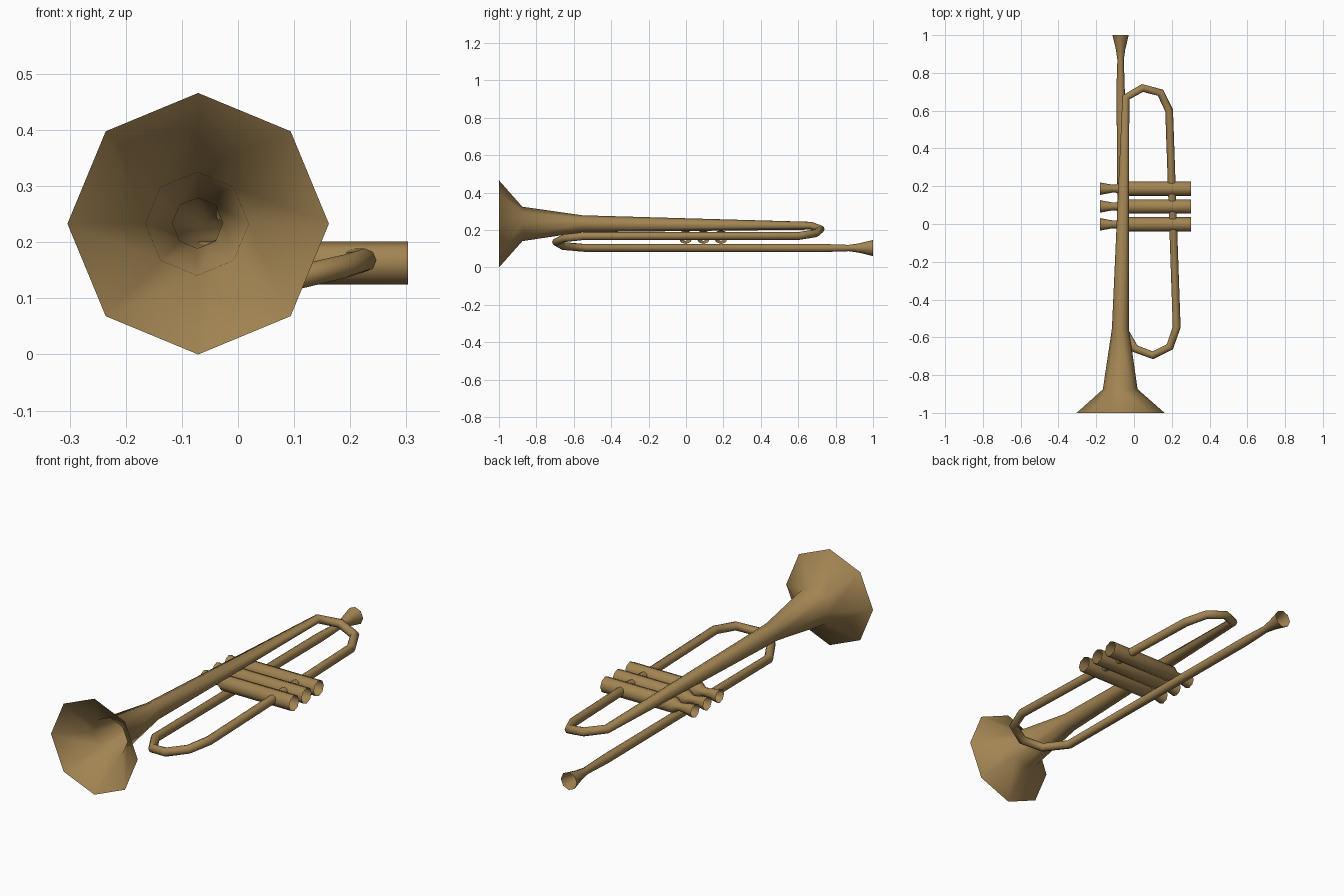
import bpy, bmesh, math
from mathutils import Vector

if "Cube" in bpy.data.objects:
    bpy.data.objects.remove(bpy.data.objects["Cube"])

brass = bpy.data.materials.new("brass")
brass.diffuse_color = (0.36, 0.23, 0.085, 1)
brass.use_nodes = True
brass.node_tree.nodes["Principled BSDF"].inputs["Base Color"].default_value = brass.diffuse_color


def sweep(name, stations, sides=8):
    """Open tube through (x, y, z, radius) stations."""
    pts = [Vector(s[:3]) for s in stations]
    bm = bmesh.new()
    rings = []
    for i, p in enumerate(pts):
        d = Vector()
        if i > 0:
            d += (p - pts[i - 1]).normalized()
        if i < len(pts) - 1:
            d += (pts[i + 1] - p).normalized()
        if i in (0, len(pts) - 1):
            # square-cut ends along the main axis
            axis = max(range(3), key=lambda k: abs(d[k]))
            d = Vector([d[k] if k == axis else 0 for k in range(3)])
        d.normalize()
        side = d.cross(Vector((0, 0, 1))).normalized()
        up = side.cross(d)
        ring = []
        for k in range(sides):
            a = 2 * math.pi * k / sides
            ring.append(bm.verts.new(p + stations[i][3] * (math.cos(a) * side + math.sin(a) * up)))
        rings.append(ring)
    for r0, r1 in zip(rings, rings[1:]):
        for k in range(sides):
            n = (k + 1) % sides
            bm.faces.new((r0[k], r0[n], r1[n], r1[k]))
    bmesh.ops.recalc_face_normals(bm, faces=bm.faces)
    for f in bm.faces:
        f.smooth = True
    me = bpy.data.meshes.new(name)
    bm.to_mesh(me)
    bm.free()
    me.materials.append(brass)
    ob = bpy.data.objects.new(name, me)
    bpy.context.collection.objects.link(ob)
    return ob


# One continuous horn: mouthpiece, lead pipe, two bends, bell
sweep("horn_tube_and_bell", [
    # mouthpiece
    (-0.071, 1.0, 0.104, 0.043),
    (-0.071, 0.925, 0.104, 0.025),
    (-0.071, 0.87, 0.104, 0.017),
    (-0.071, 0.72, 0.104, 0.022),
    # lead pipe and front bend
    (-0.062, -0.545, 0.105, 0.021),
    (0.005, -0.66, 0.115, 0.021),
    (0.10, -0.695, 0.136, 0.021),
    (0.19, -0.65, 0.157, 0.021),
    (0.226, -0.545, 0.168, 0.021),
    # return pipe and back bend
    (0.186, 0.60, 0.168, 0.021),
    (0.14, 0.695, 0.183, 0.021),
    (0.045, 0.72, 0.205, 0.021),
    (-0.043, 0.67, 0.223, 0.021),
    # bell
    (-0.072, -0.555, 0.234, 0.045),
    (-0.073, -0.875, 0.233, 0.092),
    (-0.071, -1.0, 0.233, 0.233),
])

# Three valves lying across the pipes, with flared finger buttons
for i, y in enumerate((-0.002, 0.093, 0.187)):
    sweep(f"valve_{i + 1}", [
        (-0.18, y, 0.163, 0.033),
        (-0.115, y, 0.163, 0.021),
        (-0.095, y, 0.163, 0.021),
        (-0.07, y, 0.163, 0.038),
        (0.303, y, 0.163, 0.038),
    ])
